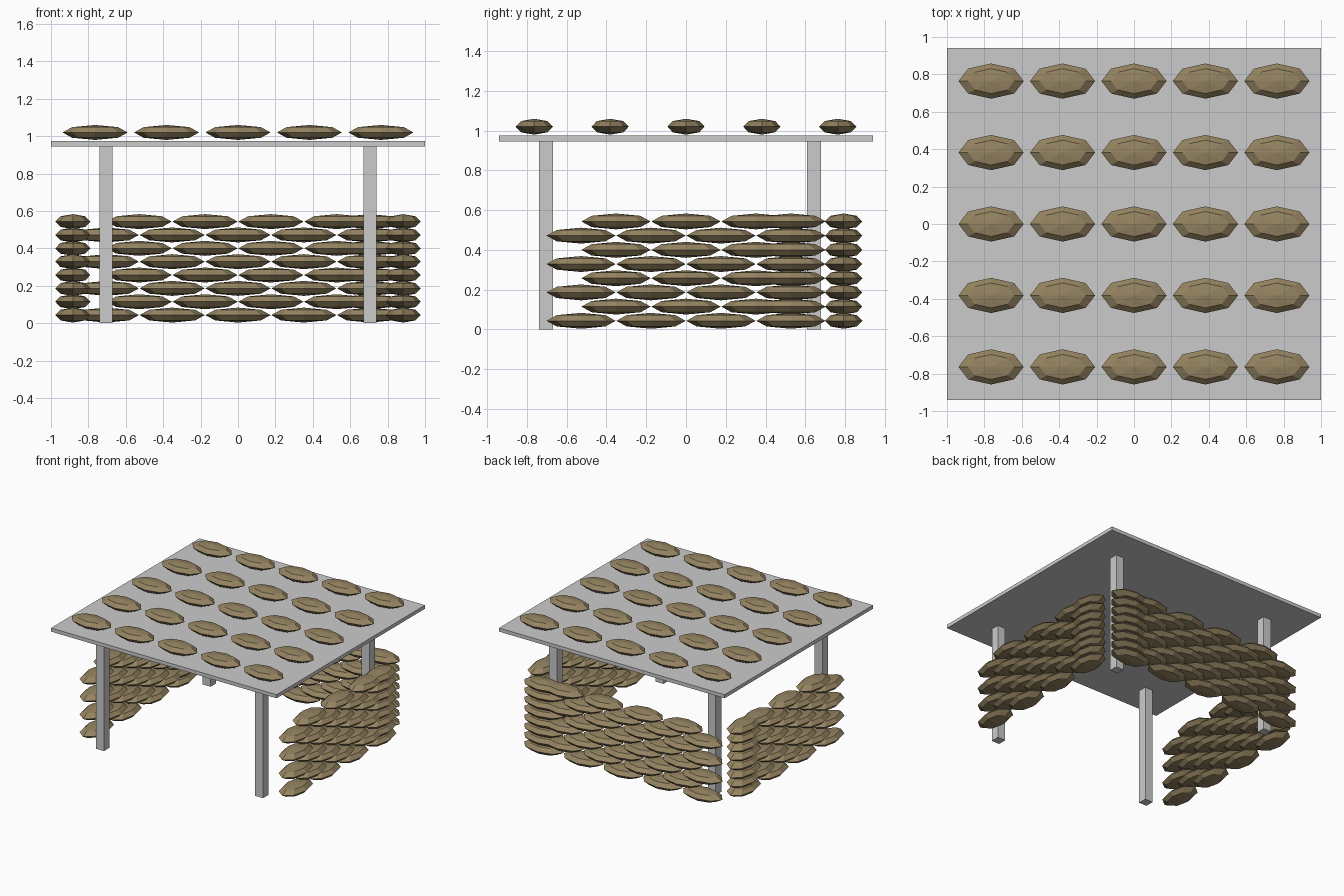
import bpy, bmesh
from mathutils import Matrix

if "Cube" in bpy.data.objects:
    bpy.data.objects.remove(bpy.data.objects["Cube"])

canvas = bpy.data.materials.new("canvas")
canvas.diffuse_color = (0.30, 0.23, 0.12, 1)
canvas.use_nodes = True
canvas.node_tree.nodes["Principled BSDF"].inputs["Base Color"].default_value = canvas.diffuse_color

BAG = (0.174, 0.094, 0.04)      # half length, half width, half height
PITCH = 0.352                   # bag spacing along a wall
ROW = 0.0714                    # course height
ROWS = 8


def finish(name, bm, mat=None):
    mesh = bpy.data.meshes.new(name)
    bm.to_mesh(mesh)
    bm.free()
    if mat:
        mesh.materials.append(mat)
    ob = bpy.data.objects.new(name, mesh)
    bpy.context.collection.objects.link(ob)
    return ob


def box(name, x0, x1, y0, y1, z0, z1):
    bm = bmesh.new()
    m = Matrix.Translation(((x0 + x1) / 2, (y0 + y1) / 2, (z0 + z1) / 2))
    bmesh.ops.create_cube(bm, size=1, matrix=m @ Matrix.Diagonal((x1 - x0, y1 - y0, z1 - z0, 1)))
    return finish(name, bm)


def bags(name, places, along_y=False):
    """Low-poly sandbags (squashed eight-sided spheres) at the given centres."""
    l, w, h = BAG
    size = (w, l, h, 1) if along_y else (l, w, h, 1)
    bm = bmesh.new()
    for p in places:
        bmesh.ops.create_uvsphere(bm, u_segments=8, v_segments=4, radius=1,
                                  matrix=Matrix.Translation(p) @ Matrix.Diagonal(size))
    return finish(name, bm, canvas)


def courses(count):
    """Running bond: odd rows shift half a bag and are filled flush at the + end."""
    half = (count - 1) / 2 * PITCH
    for r in range(ROWS):
        z = 0.0435 + r * ROW
        for i in range(count):
            shift = PITCH / 2 if r % 2 else 0
            yield min(-half + i * PITCH + shift, half), z


# Roof slab and four posts
box("roof_slab", -1, 1, -0.94, 0.94, 0.946, 0.975)
for side, x in (("left", -0.705), ("right", 0.705)):
    for end, y in (("front", -0.705), ("back", 0.645)):
        box(f"{end}_{side}_post", x - 0.035, x + 0.035, y - 0.035, y + 0.035, 0, 0.946)

# Sandbag walls on three sides, open at the front
bags("back_wall", [(s, 0.793, z) for s, z in courses(5)])
for side, x in (("left", -0.883), ("right", 0.883)):
    bags(f"{side}_wall", [(x, s, z) for s, z in courses(4)], along_y=True)

# Sandbags laid out on the roof
bags("roof_bags", [(i * 0.382, j * 0.382, 1.02) for i in range(-2, 3) for j in range(-2, 3)])
